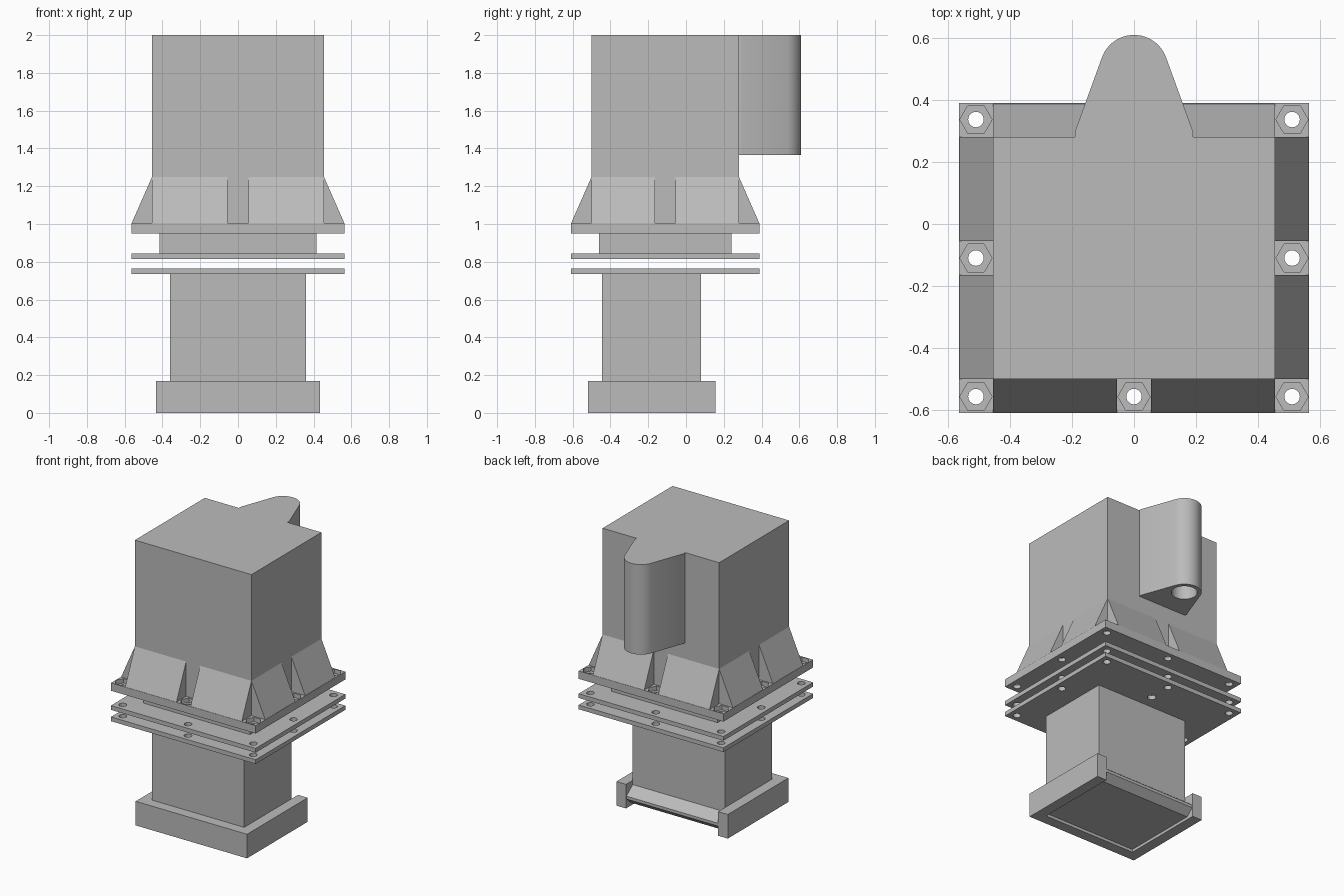
import bpy, bmesh
from math import sin, cos, pi, radians, atan2
from mathutils import Vector

cube = bpy.data.objects.get("Cube")
if cube:
    bpy.data.objects.remove(cube, do_unlink=True)

grey = bpy.data.materials.new("light_grey")
grey.use_nodes = True
grey.diffuse_color = (0.5, 0.5, 0.5, 1)
grey.node_tree.nodes["Principled BSDF"].inputs["Base Color"].default_value = (0.5, 0.5, 0.5, 1)

CY = -0.11                 # depth centre of the stacked plates
BX, BY = 0.455, 0.39       # half size of the housing
PX, PY = 0.565, 0.5        # half size of the plates


def prisms(name, shapes):
    """Extrude each (outline, start, end, placing rule) into one object."""
    bm = bmesh.new()
    for outline, a, b, place in shapes:
        face = bm.faces.new([bm.verts.new(place(u, v, a)) for u, v in outline])
        out = bmesh.ops.extrude_face_region(bm, geom=[face])["geom"]
        shift = Vector(place(0, 0, b)) - Vector(place(0, 0, a))
        bmesh.ops.translate(bm, vec=shift, verts=[g for g in out if isinstance(g, bmesh.types.BMVert)])
    bmesh.ops.recalc_face_normals(bm, faces=bm.faces)
    mesh = bpy.data.meshes.new(name)
    bm.to_mesh(mesh)
    bm.free()
    mesh.materials.append(grey)
    obj = bpy.data.objects.new(name, mesh)
    bpy.context.collection.objects.link(obj)
    return obj


def up(u, v, w):
    return (u, v, w)


def across(u, v, w):
    return (w, u, v)


def box(name, hx, y0, y1, z0, z1):
    return prisms(name, [([(-hx, y0), (hx, y0), (hx, y1), (-hx, y1)], z0, z1, up)])


def plate(name, z0, z1):
    return box(name, PX, CY - PY, CY + PY, z0, z1)


def ring(x, y, r, n):
    return [(x + r * cos(2 * pi * i / n), y + r * sin(2 * pi * i / n)) for i in range(n)]


def cut(obj, *cutters):
    for c in cutters:
        c.hide_render = True
        mod = obj.modifiers.new("cut", "BOOLEAN")
        mod.operation, mod.solver, mod.object = "DIFFERENCE", "EXACT", c
    graph = bpy.context.evaluated_depsgraph_get()
    mesh = bpy.data.meshes.new_from_object(obj.evaluated_get(graph))
    obj.modifiers.clear()
    obj.data = mesh


def smooth(obj):
    bpy.ops.object.select_all(action="DESELECT")
    obj.select_set(True)
    bpy.context.view_layer.objects.active = obj
    bpy.ops.object.shade_smooth_by_angle(angle=radians(30))


# Cutters for bolt holes, nut pockets, cable hole and spout bore
spots = [(i * 0.51, CY + j * 0.447) for i in (-1, 0, 1) for j in (-1, 0, 1) if i or j]
bolt_cutter = prisms("bolt_cutter", [(ring(x, y, 0.025, 24), 0.6, 1.1, up) for x, y in spots])
nut_cutter = prisms("nut_cutter", [(ring(x, y, 0.052, 6), 0.975, 1.1, up) for x, y in spots])
cable_cutter = prisms("cable_cutter", [(ring(0, 0.175, 0.028, 24), 0.7, 0.79, up)])
bore_cutter = prisms("bore_cutter", [(ring(0, 0.5, 0.083, 40), 1.2, 1.9, up)])

# Upper housing with its rear spout
box("housing", BX, CY - BY, CY + BY, 1.0, 2.0)
tilt = atan2(0.085, 0.25)
arc = [tilt + (pi - 2 * tilt) * i / 24 for i in range(25)]
outline = [(0.19, 0.28), (0.19, 0.3)] + [(0.11 * cos(a), 0.5 + 0.11 * sin(a)) for a in arc]
outline += [(-0.19, 0.3), (-0.19, 0.28)]
spout = prisms("rear_spout", [(outline, 1.365, 2.0, up)])
cut(spout, bore_cutter)
smooth(spout)

# Sloped skirt: two wedges per side, leaving open bolt bays between them
wedge = [(0, 1.0), (PX - BX, 1.0), (0, 1.25)]
skirt = []
for s in (-1, 1):
    for t in (-1, 1):
        skirt.append((wedge, t * 0.055, t * BX, lambda u, v, w, s=s: (w, CY + s * (BY + u), v)))
        skirt.append((wedge, t * 0.055, t * BY, lambda u, v, w, s=s: (s * (BX + u), CY + w, v)))
prisms("skirt", skirt)

# Flange, collar and the two thin plates
flange = plate("flange", 0.95, 1.005)
cut(flange, bolt_cutter, nut_cutter)
box("collar", 0.415, -0.46, 0.24, 0.83, 0.96)
upper_plate = plate("upper_plate", 0.815, 0.845)
cut(upper_plate, bolt_cutter)
lower_plate = plate("lower_plate", 0.735, 0.765)
cut(lower_plate, bolt_cutter, cable_cutter)
for obj in (flange, upper_plate, lower_plate):
    smooth(obj)

# Lower body in a U-shaped shoe that is open at the back
box("lower_body", 0.36, -0.445, 0.08, 0.02, 0.74)
shoe = [(-0.435, 0.155), (-0.435, -0.52), (0.435, -0.52), (0.435, 0.155),
        (0.36, 0.155), (0.36, -0.445), (-0.36, -0.445), (-0.36, 0.155)]
prisms("shoe", [(shoe, 0, 0.17, up)])

# Bevelled rear rail between the shoe ends
rail = [(0.07, 0.14), (0.08, 0.14), (0.15, 0.085), (0.15, 0.065), (0.1, 0.02), (0.07, 0.02)]
prisms("rear_rail", [(rail, -0.36, 0.36, across)])

for c in (bolt_cutter, nut_cutter, cable_cutter, bore_cutter):
    bpy.data.objects.remove(c, do_unlink=True)
